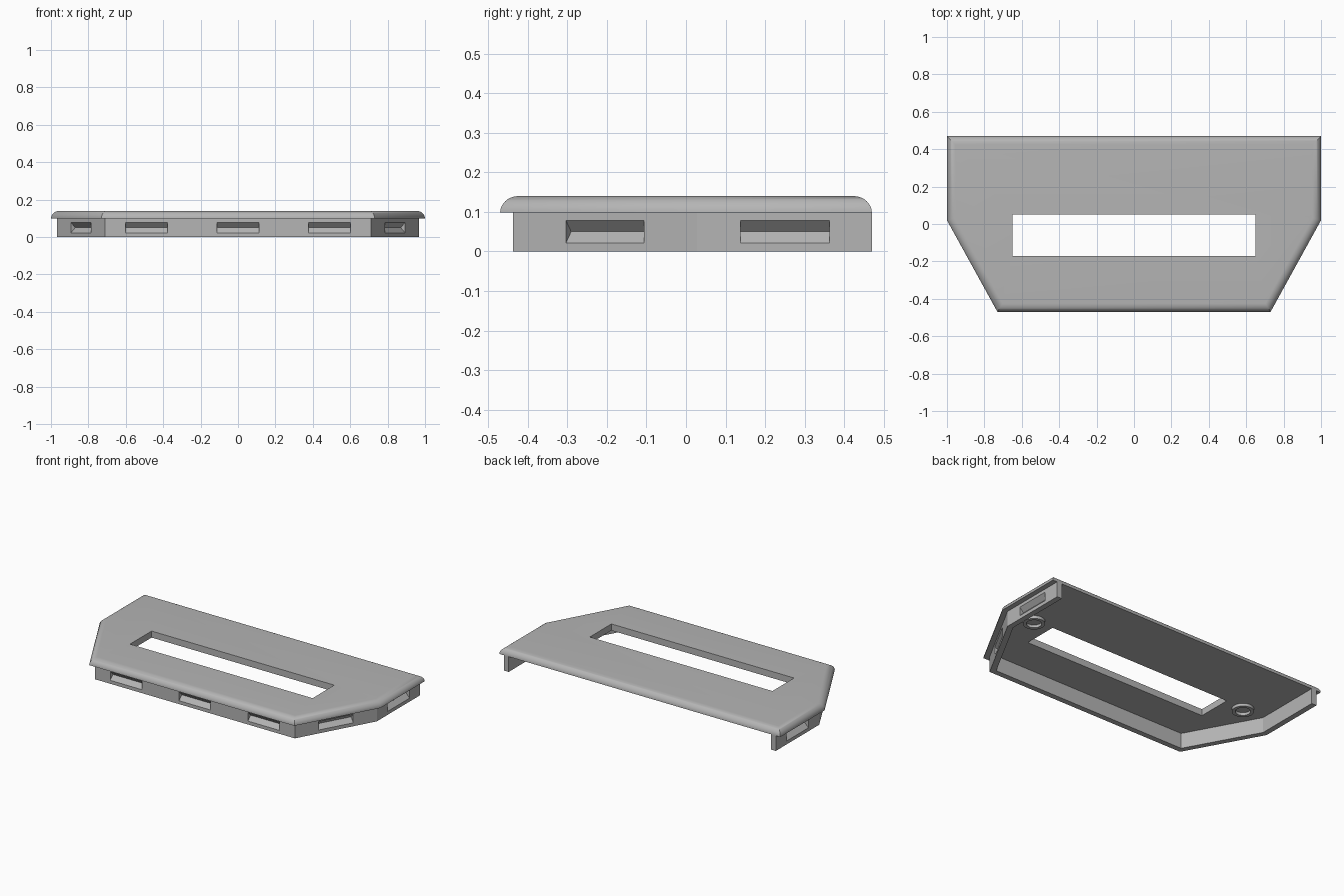
import bpy, bmesh, math
from mathutils import Vector, Matrix

if "Cube" in bpy.data.objects:
    bpy.data.objects.remove(bpy.data.objects["Cube"])

grey = bpy.data.materials.new("plain grey")
grey.use_nodes = True
grey.diffuse_color = (0.46, 0.46, 0.46, 1)
grey.node_tree.nodes["Principled BSDF"].inputs["Base Color"].default_value = grey.diffuse_color

BOTTOM, TOP = 0.098, 0.14
WALL = 0.035
# Plan outline, counter-clockwise, starting with the back edge
OUTLINE = [Vector(p) for p in
           ((1, .47), (-1, .47), (-1, .02), (-.73, -.47), (.73, -.47), (1, .02))]


def inset(poly, side, back):
    """Move each edge inwards; the first edge uses its own distance."""
    lines = []
    for i, p in enumerate(poly):
        t = (poly[(i + 1) % len(poly)] - p).normalized()
        lines.append((p + Vector((-t.y, t.x)) * (side if i else back), t))
    out = []
    for i, (p, t) in enumerate(lines):
        q, u = lines[i - 1]
        k = (p - q).cross(t) / u.cross(t)
        out.append(q + u * k)
    return out


def finish(name, bm, smooth=False):
    bmesh.ops.recalc_face_normals(bm, faces=bm.faces)
    mesh = bpy.data.meshes.new(name)
    bm.to_mesh(mesh)
    bm.free()
    obj = bpy.data.objects.new(name, mesh)
    bpy.context.collection.objects.link(obj)
    mesh.materials.append(grey)
    if smooth:
        activate(obj)
        bpy.ops.object.shade_smooth_by_angle(angle=math.radians(30))
    return obj


def activate(obj):
    bpy.ops.object.select_all(action='DESELECT')
    obj.select_set(True)
    bpy.context.view_layer.objects.active = obj


def loft(bm, rings, closed=False):
    """Skin between rings of points; cap the ends, or join last to first."""
    rows = [[bm.verts.new(p) for p in ring] for ring in rings]
    pairs = list(zip(rows, rows[1:])) + ([(rows[-1], rows[0])] if closed else [])
    for a, b in pairs:
        for i in range(len(a)):
            j = (i + 1) % len(a)
            bm.faces.new((a[i], a[j], b[j], b[i]))
    if not closed:
        bm.faces.new(rows[0])
        bm.faces.new(rows[-1])


def level(points, z):
    return [(p.x, p.y, z) for p in points]


def cut(obj, cutter):
    cutter.hide_render = True
    mod = obj.modifiers.new("cut", 'BOOLEAN')
    mod.operation = 'DIFFERENCE'
    mod.solver = 'EXACT'
    mod.object = cutter
    activate(obj)
    bpy.ops.object.modifier_apply(modifier=mod.name)
    bpy.data.objects.remove(cutter)


# Top plate with a quarter-round edge
bm = bmesh.new()
rings = []
for i in range(11):
    a = math.pi / 2 * i / 10
    d = 0.046 * (1 - math.cos(a))
    rings.append(level(inset(OUTLINE, d, d), BOTTOM + (TOP - BOTTOM) * math.sin(a)))
loft(bm, rings)
plate = finish("top_plate", bm)

# Long opening through the plate
bm = bmesh.new()
bmesh.ops.create_cube(bm, size=1, matrix=Matrix.Translation((0, -.06, .12))
                      @ Matrix.Diagonal((1.3, .22, .2, 1)))
cut(plate, finish("opening_cutter", bm))
activate(plate)
bpy.ops.object.shade_smooth_by_angle(angle=math.radians(30))

# Skirt wall, open at the back
outer = inset(OUTLINE, .032, 0)
inner = inset(OUTLINE, .032 + WALL, 0)
path = outer[1:] + outer[:1] + inner[:1] + inner[:0:-1]
bm = bmesh.new()
loft(bm, [level(path, 0), level(path, BOTTOM)])
skirt = finish("skirt_wall", bm)

# Blind V grooves: (edge start, edge end, centre along the edge)
left, right, front_r, front_l, side_l = outer[1], outer[2], outer[3], outer[4], outer[5]
front_mid = (front_r + front_l) / 2
spots = [(front_r, front_l, front_mid + Vector((x, 0))) for x in (-.49, 0, .49)]
spots += [(right, front_r, (right + front_r) / 2), (front_l, side_l, (front_l + side_l) / 2)]
spots += [(left, right, Vector((right.x, .25))), (side_l, outer[0], Vector((side_l.x, .25)))]

bm = bmesh.new()
for start, end, centre in spots:
    t = (end - start).normalized()
    inward = Vector((-t.y, t.x))
    ends = []
    for s in (-.1125, .1125):
        ends.append([(*(centre + t * s + inward * d), .05 + h)
                     for d, h in ((-.01, -.028), (0, -.028), (.027, 0), (0, .028), (-.01, .028))])
    loft(bm, ends)
cut(skirt, finish("groove_cutter", bm))

# Round hollow bosses under the plate
for name, x in (("left_boss", .78), ("right_boss", -.78)):
    bm = bmesh.new()
    rings = []
    for r, z in ((.064, BOTTOM + .002), (.064, .08), (.044, .08), (.044, BOTTOM + .002)):
        rings.append([(x + r * math.cos(a), .04 + r * math.sin(a), z)
                      for a in (math.tau * k / 32 for k in range(32))])
    loft(bm, rings, closed=True)
    finish(name, bm, smooth=True)
